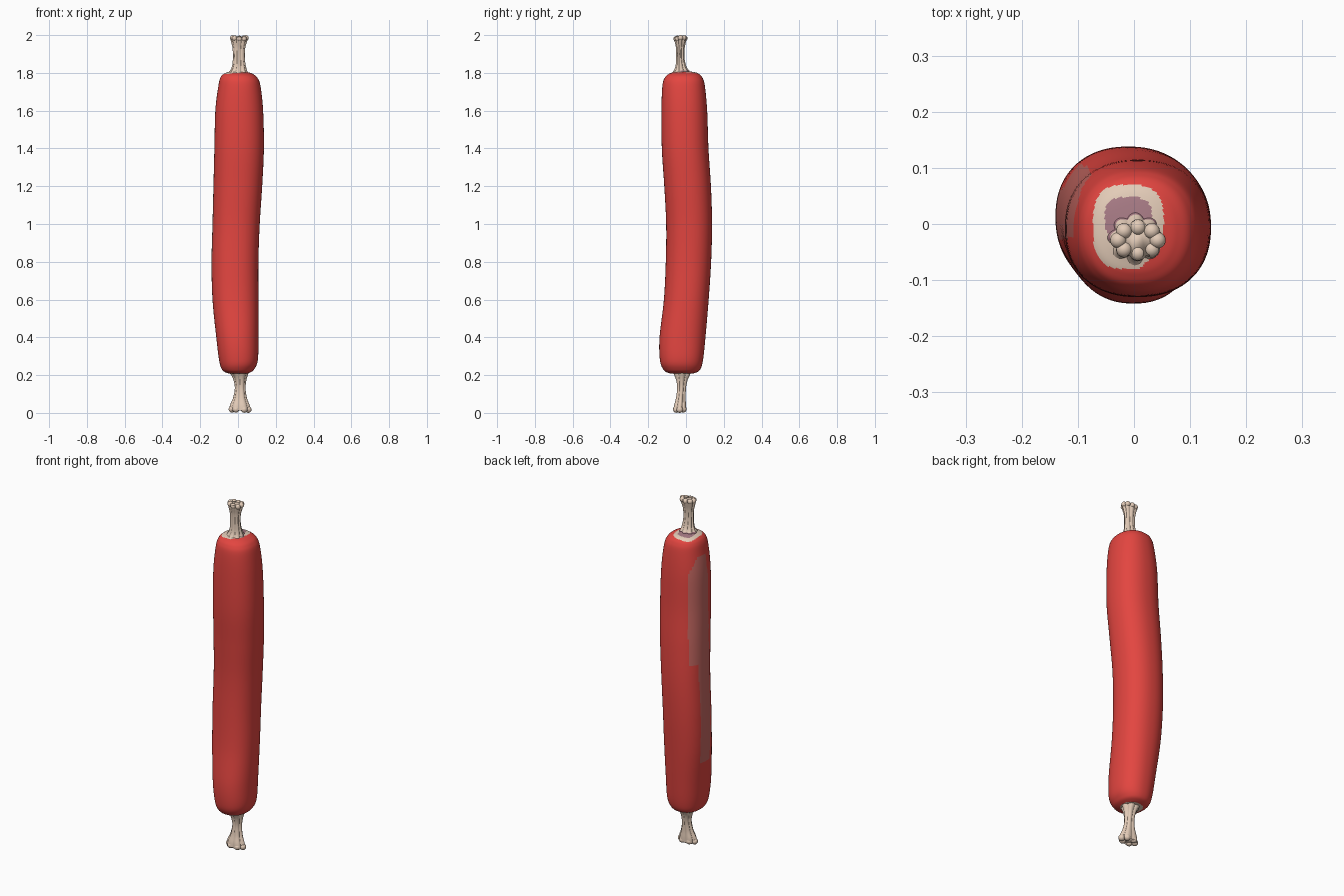
import bpy
import bmesh
import random
from math import sin, cos, pi, atan2, degrees
from mathutils import Vector

random.seed(4)

default_cube = bpy.data.objects.get("Cube")
if default_cube:
    bpy.data.objects.remove(default_cube, do_unlink=True)


def make_material(name, srgb):
    mat = bpy.data.materials.new(name)
    mat.use_nodes = True
    colour = [(c / 255) ** 2.2 for c in srgb] + [1.0]
    mat.diffuse_color = colour
    mat.node_tree.nodes["Principled BSDF"].inputs["Base Color"].default_value = colour
    return mat


red = make_material("casing red", (226, 71, 66))
pale = make_material("casing dull pink", (196, 104, 98))
cream = make_material("twist cream", (226, 202, 182))
mauve = make_material("twist mauve", (166, 122, 132))


def smooth_rows(rows, steps):
    """Spline through rows of section values."""
    out = []
    pts = [rows[0]] + rows + [rows[-1]]
    for a, b, c, d in zip(pts, pts[1:], pts[2:], pts[3:]):
        for s in range(steps):
            t = s / steps
            out.append([q + t * ((r - p) + t * ((2 * p - 5 * q + 4 * r - w)
                        + t * (3 * (q - r) + w - p))) / 2
                        for p, q, r, w in zip(a, b, c, d)])
    out.append(list(rows[-1]))
    return out


def loft(bm, rows, segments, square=2.0, lobes=0, depth=0.0):
    """Skin closed sections given as z, min x, max x, min y, max y."""
    rings = []
    for z, x0, x1, y0, y1 in rows:
        ring = []
        for i in range(segments):
            a = 2 * pi * i / segments
            k = (abs(cos(a)) ** square + abs(sin(a)) ** square) ** (-1 / square)
            if lobes:
                k *= 1 - depth * (1 - abs(cos(lobes * a / 2)))
            ring.append(bm.verts.new(((x0 + x1) / 2 + k * cos(a) * (x1 - x0) / 2,
                                      (y0 + y1) / 2 + k * sin(a) * (y1 - y0) / 2, z)))
        rings.append(ring)
    for low, high in zip(rings, rings[1:]):
        for i in range(segments):
            j = (i + 1) % segments
            bm.faces.new((low[i], low[j], high[j], high[i]))
    bm.faces.new(rings[0][::-1])
    bm.faces.new(rings[-1])


def finish(bm, name, materials, rule):
    bm.normal_update()
    for f in bm.faces:
        f.material_index = rule(f.calc_center_median())
        f.smooth = True
    mesh = bpy.data.meshes.new(name)
    bm.to_mesh(mesh)
    bm.free()
    for m in materials:
        mesh.materials.append(m)
    obj = bpy.data.objects.new(name, mesh)
    bpy.context.collection.objects.link(obj)


# Sausage body: gently bent, rounded at both ends
body_rows = [
    (.207, -.03, .04, -.06, .02),
    (.212, -.06, .06, -.095, .05),
    (.23, -.085, .085, -.12, .075),
    (.28, -.1, .105, -.138, .09),
    (.4, -.115, .108, -.14, .103),
    (.6, -.135, .108, -.117, .12),
    (.8, -.14, .108, -.107, .133),
    (1, -.135, .115, -.105, .138),
    (1.2, -.13, .128, -.115, .132),
    (1.4, -.125, .137, -.128, .119),
    (1.6, -.12, .133, -.13, .112),
    (1.73, -.104, .119, -.125, .1),
    (1.775, -.093, .102, -.112, .087),
    (1.795, -.075, .077, -.09, .068),
    (1.804, -.052, .052, -.065, .045),
    (1.81, -.02, .03, -.045, 0),
]


def body_colour(p):
    # Pale skin round the upper twist, with a mauve spot behind it
    if p.z > 1.77:
        if abs((p.x + .01) / .042) ** 3 + abs((p.y - .01) / .038) ** 3 < 1:
            return 3
        corner = p.y < -.035 and p.x - p.y > .09
        if not corner and abs((p.x + .01) / .063) ** 3 + abs((p.y + .005) / .075) ** 3 < 1:
            return 2
    # Pale skin round the lower twist
    if p.z < .225 and (Vector((p.x, p.y)) - Vector((0, -.02))).length < .058:
        return 2
    # Dull pink streak down the right flank, narrower below
    angle = degrees(atan2(p.y, p.x)) % 360
    start = 130 if p.z > 1.1 else 152 + (1.1 - p.z) * 14
    top = 1.62 + min(.08, max(0, angle - 130) * .003)
    if start < angle < 192 and .52 < p.z < top:
        return 1
    return 0


bm = bmesh.new()
loft(bm, smooth_rows(body_rows, 8), 120, square=2.25)
finish(bm, "sausage_body", [red, pale, cream, mauve], body_colour)


def twist_colour(p):
    # Mauve crease where the upper twist leaves the body
    return 1 if 1.7 < p.z < 1.812 and p.y > -.03 else 0


# Gathered casing twists: fluted necks ending in a ring of soft knobs
def make_twist(name, rows, tip_z, direction, lobes, knob):
    bm = bmesh.new()
    loft(bm, smooth_rows(rows, 6), 96, lobes=lobes, depth=.18)
    z, x0, x1, y0, y1 = rows[-1] if direction > 0 else rows[0]
    for i in range(lobes):
        a = 2 * pi * i / lobes
        drop = random.random() * .006 * (i > 0)
        centre = Vector(((x0 + x1) / 2 + cos(a) * ((x1 - x0) / 2 - knob * .9),
                         (y0 + y1) / 2 + sin(a) * ((y1 - y0) / 2 - knob * .9),
                         tip_z - direction * (knob + drop)))
        ball = bmesh.ops.create_icosphere(bm, subdivisions=3, radius=knob)
        bmesh.ops.translate(bm, verts=ball["verts"], vec=centre)
    finish(bm, name, [cream, mauve], twist_colour)


top_rows = [
    (1.792, -.06, .06, -.085, .035),
    (1.808, -.045, .05, -.068, .02),
    (1.835, -.032, .042, -.056, .002),
    (1.88, -.027, .036, -.052, -.008),
    (1.93, -.029, .038, -.053, -.007),
    (1.965, -.037, .048, -.06, 0),
    (1.99, -.041, .055, -.065, .007),
]
make_twist("top_twist", top_rows, 2, 1, 8, .0145)

bottom_rows = [
    (.012, -.048, .07, -.07, .004),
    (.04, -.043, .062, -.066, .003),
    (.08, -.026, .047, -.055, 0),
    (.13, -.017, .04, -.049, .002),
    (.17, -.023, .044, -.054, .01),
    (.2, -.036, .052, -.066, .024),
    (.222, -.055, .06, -.08, .035),
]
make_twist("bottom_twist", bottom_rows, 0, -1, 6, .0175)
